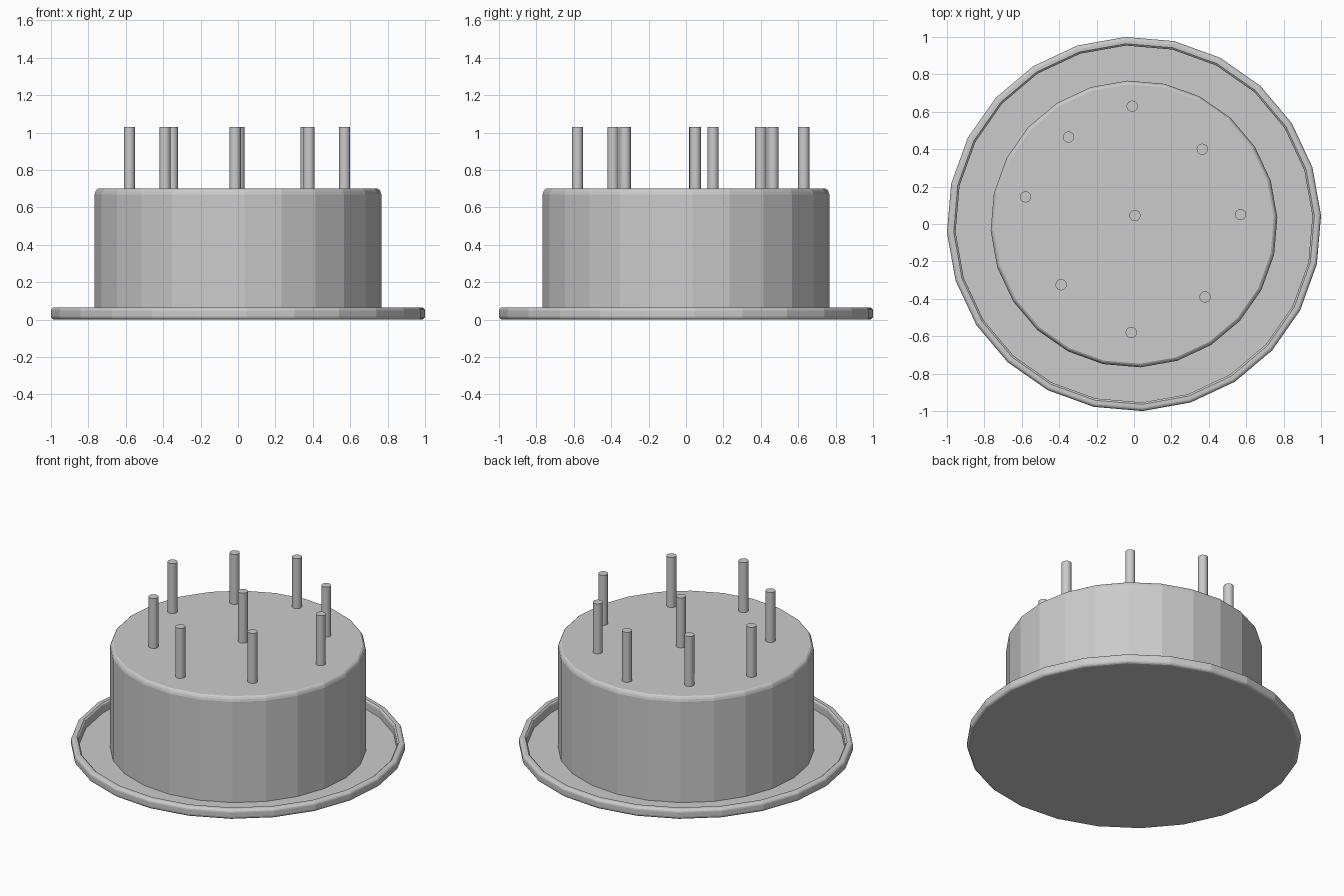
import bpy, math

if "Cube" in bpy.data.objects:
    bpy.data.objects.remove(bpy.data.objects["Cube"], do_unlink=True)

grey = bpy.data.materials.new("light grey")
grey.use_nodes = True
grey.diffuse_color = (0.6, 0.6, 0.6, 1)
grey.node_tree.nodes["Principled BSDF"].inputs["Base Color"].default_value = (0.6, 0.6, 0.6, 1)

SIDES = 24
TURN = math.radians(2.6)


def corner(r, z, size, start, steps=4):
    """Quarter-round corner of a profile, centred on (r, z), from angle start."""
    return [(r + size * math.cos(math.radians(start + 90 * i / steps)),
             z + size * math.sin(math.radians(start + 90 * i / steps)))
            for i in range(steps + 1)]


def lathe(name, profile, sides=SIDES, turn=TURN, closed=False, caps=False, at=(0, 0, 0)):
    """Spin a (radius, height) profile, listed upwards on the outside, around z."""
    n = len(profile)
    verts = [(r * math.cos(turn + math.tau * s / sides),
              r * math.sin(turn + math.tau * s / sides), z)
             for s in range(sides) for r, z in profile]
    faces = []
    for s in range(sides):
        a, b = s * n, (s + 1) % sides * n
        for i in range(n if closed else n - 1):
            j = (i + 1) % n
            faces.append((a + i, b + i, b + j, a + j))
    if caps:
        faces.append([s * n + n - 1 for s in range(sides)])
        faces.append([s * n for s in reversed(range(sides))])
    mesh = bpy.data.meshes.new(name)
    mesh.from_pydata(verts, [], faces)
    mesh.materials.append(grey)
    obj = bpy.data.objects.new(name, mesh)
    obj.location = at
    bpy.context.collection.objects.link(obj)
    return obj


# Plate: a thin disc with a raised rounded rim
lathe("plate_floor", [(0.96, 0.0), (0.96, 0.005)], caps=True)
rim = (corner(0.981, 0.02, 0.02, -90) + corner(0.981, 0.045, 0.02, 0)
       + [(0.965, 0.065), (0.957, 0.058), (0.955, 0.05), (0.955, 0.0)])
lathe("plate_rim", rim, closed=True)

# Cake: faceted drum with a softened top edge
lathe("cake", [(0.767, 0.003)] + corner(0.747, 0.67, 0.02, 0)[:1]
      + [(0.763, 0.684), (0.757, 0.694), (0.748, 0.70)], caps=True)

# Candles: one in the middle and a ring of eight
spots = [(0.005, 0.045), (-0.01, 0.63), (0.365, 0.40), (0.57, 0.05), (0.38, -0.39),
         (-0.015, -0.58), (-0.39, -0.325), (-0.58, 0.145), (-0.35, 0.465)]
for i, (x, y) in enumerate(spots):
    candle = lathe(f"candle_{i + 1}", [(0.03, 0.69), (0.03, 1.03)], sides=16, turn=0,
                   caps=True, at=(x, y, 0))
    bpy.ops.object.select_all(action="DESELECT")
    candle.select_set(True)
    bpy.context.view_layer.objects.active = candle
    bpy.ops.object.shade_smooth_by_angle(angle=math.radians(40))
